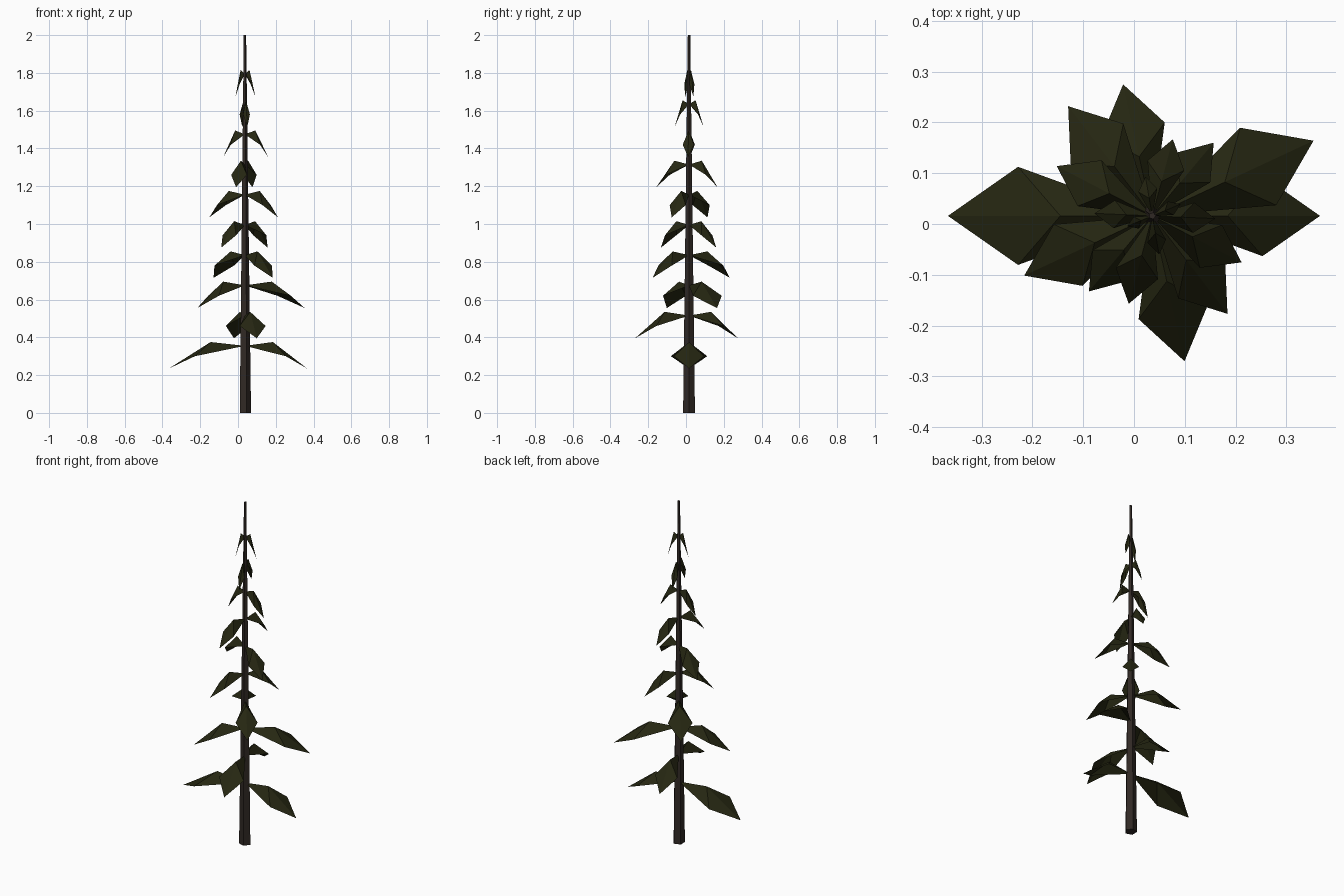
import bpy, math
from mathutils import Vector, Matrix

if "Cube" in bpy.data.objects:
    bpy.data.objects.remove(bpy.data.objects["Cube"])

CX, CY = 0.036, 0.016          # trunk axis
HEIGHT = 2.0


def material(name, rgb):
    m = bpy.data.materials.new(name)
    m.diffuse_color = (*rgb, 1)
    m.use_nodes = True
    m.node_tree.nodes["Principled BSDF"].inputs["Base Color"].default_value = m.diffuse_color
    return m


leaf_green = material("dark_leaf_green", (0.019, 0.020, 0.006))
bark_brown = material("dark_bark_brown", (0.030, 0.022, 0.018))


def mesh_object(name, verts, faces, mat):
    me = bpy.data.meshes.new(name)
    me.from_pydata(verts, [], faces)
    me.materials.append(mat)
    ob = bpy.data.objects.new(name, me)
    bpy.context.collection.objects.link(ob)
    return ob


# Trunk: tapered five-sided pole
bpy.ops.mesh.primitive_cone_add(vertices=5, radius1=0.033, radius2=0.007, depth=HEIGHT,
                                location=(CX, CY, HEIGHT / 2), rotation=(0, 0, -math.pi / 2))
trunk = bpy.context.object
trunk.name = "trunk"
trunk.data.materials.append(bark_brown)


# Branch: folded drooping leaf with a raised ridge and a sharp tip
def branch(name, angle, length, z):
    profile = [(0, 0, 0), (0.45 * length, 0, 0.02), (length, 0, -0.12),
               (0.657 * length, 0.24 * length, -0.055),
               (0.657 * length, -0.24 * length, -0.055)]
    place = Matrix.Translation((CX, CY, z)) @ Matrix.Rotation(math.radians(angle), 4, 'Z')
    verts = [place @ Vector(p) for p in profile]
    mesh_object(name, verts, [(0, 1, 3), (1, 2, 3), (0, 4, 1), (1, 4, 2)], leaf_green)


# Opposed pairs of branches, each pair turned 102.5 degrees from the one below
PAIRS = [(0.33, 0.402), (0.265, 0.293), (0.278, 0.350), (0.243, 0.272), (0.188, 0.194),
         (0.212, 0.198), (0.179, 0.156), (0.124, 0.114), (0.078, 0.077), (0.053, 0.060)]
for i, (near, far) in enumerate(PAIRS):
    z = 0.355 + 0.16 * i
    branch(f"branch_{i + 1}_a", 102.5 * i, near, z)
    branch(f"branch_{i + 1}_b", 102.5 * i + 180, far, z)
